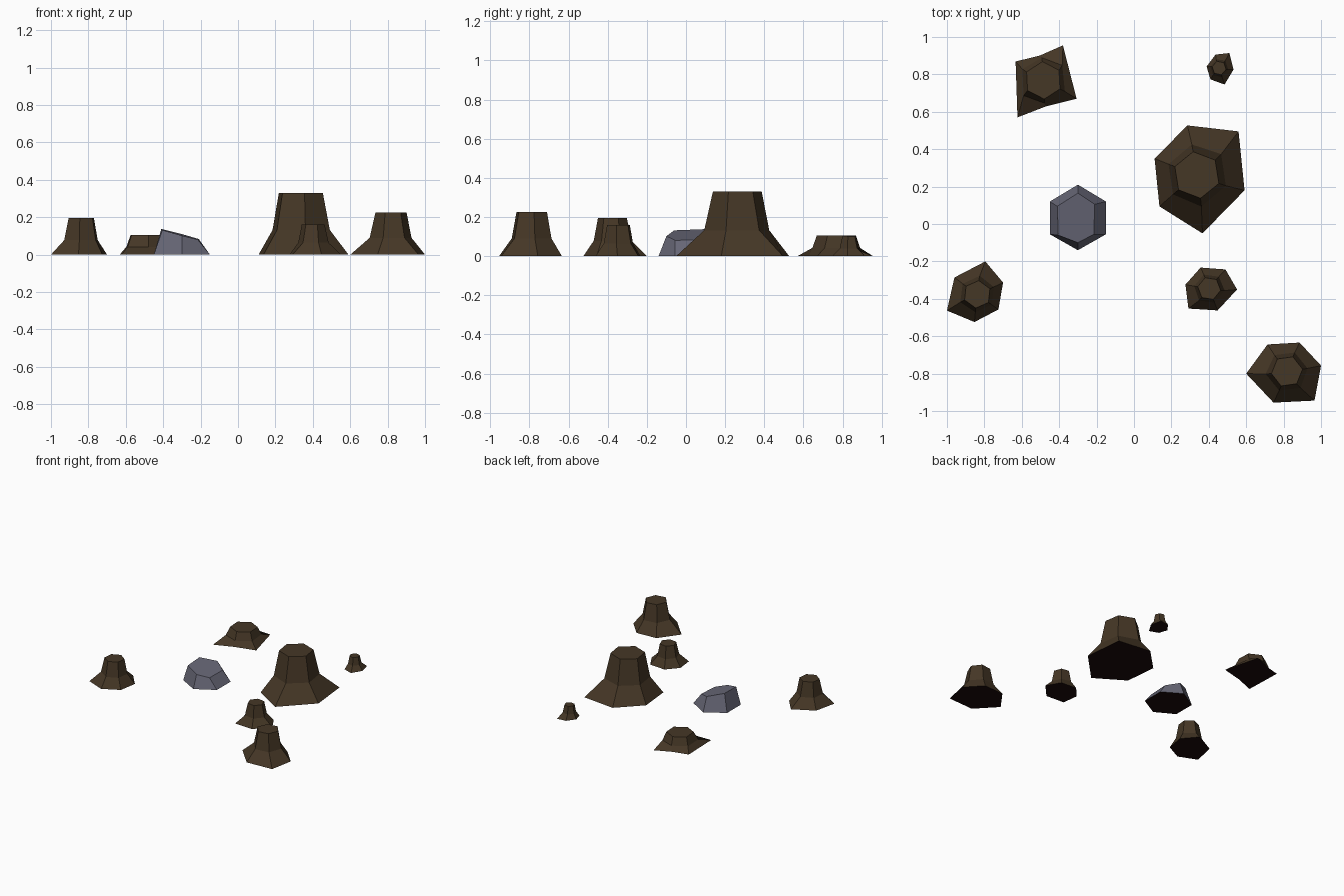
import bpy, bmesh
from math import cos, sin, radians, atan2, pi

if "Cube" in bpy.data.objects:
    bpy.data.objects.remove(bpy.data.objects["Cube"])


def material(name, rgb):
    m = bpy.data.materials.new(name)
    m.diffuse_color = (*rgb, 1.0)
    m.use_nodes = True
    m.node_tree.nodes["Principled BSDF"].inputs["Base Color"].default_value = m.diffuse_color
    return m


BARK = material("dark brown bark", (0.060, 0.038, 0.019))
STONE = material("grey stone", (0.138, 0.138, 0.185))
UNDER = material("dark underside", (0.011, 0.003, 0.003))


def loft(name, rings, mat):
    """Skin equal-length rings from bottom to top, cap both ends."""
    bm = bmesh.new()
    loops = [[bm.verts.new(p) for p in ring] for ring in rings]
    n = len(loops[0])
    for low, high in zip(loops, loops[1:]):
        for i in range(n):
            j = (i + 1) % n
            bm.faces.new((low[i], low[j], high[j], high[i]))
    bm.faces.new(loops[-1])
    bottom = bm.faces.new(loops[0][::-1])
    bottom.material_index = 1
    bmesh.ops.recalc_face_normals(bm, faces=bm.faces)
    me = bpy.data.meshes.new(name)
    bm.to_mesh(me)
    bm.free()
    me.materials.append(mat)
    me.materials.append(UNDER)
    ob = bpy.data.objects.new(name, me)
    bpy.context.collection.objects.link(ob)
    return ob


def stump(name, centre, r, height, turn, roots):
    """Hexagonal trunk: regular top, slightly wider waist, irregular root flare."""
    cx, cy = centre
    # roots are listed from the first corner, counter-clockwise
    roots = sorted(roots, key=lambda p: atan2(p[1] - cy, p[0] - cx) % (2 * pi))
    a0 = atan2(roots[0][1] - cy, roots[0][0] - cx)
    first = turn + 60 * round((a0 * 180 / pi - turn) / 60)
    hexagon = [(cos(radians(first + 60 * i)), sin(radians(first + 60 * i))) for i in range(6)]
    top = [(cx + r * x, cy + r * y, height) for x, y in hexagon]
    waist = [(0.88 * (cx + 1.2 * r * x) + 0.12 * bx,
              0.88 * (cy + 1.2 * r * y) + 0.12 * by, 0.4 * height)
             for (x, y), (bx, by) in zip(hexagon, roots)]
    base = [(x, y, 0.0) for x, y in roots]
    return loft(name, [base, waist, top], BARK)


# Tree stumps
stump("large_stump", (0.336, 0.262), 0.126, 0.33, 39,
      [(0.286, 0.527), (0.559, 0.495), (0.591, 0.18), (0.366, -0.05), (0.136, 0.094), (0.11, 0.35)])
stump("left_stump", (-0.838, -0.376), 0.074, 0.195, 24,
      [(-0.795, -0.20), (-0.70, -0.313), (-0.725, -0.457), (-0.853, -0.524), (-1.0, -0.463), (-0.96, -0.286)])
stump("front_right_stump", (0.818, -0.788), 0.084, 0.225, 8,
      [(0.714, -0.644), (0.885, -0.634), (1.0, -0.757), (0.965, -0.944), (0.746, -0.955), (0.60, -0.80)])
stump("small_stump", (0.402, -0.345), 0.062, 0.16, 51,
      [(0.356, -0.233), (0.489, -0.243), (0.551, -0.35), (0.447, -0.462), (0.291, -0.452), (0.275, -0.324)])
stump("tiny_stump", (0.455, 0.834), 0.038, 0.10, 49,
      [(0.436, 0.906), (0.51, 0.914), (0.532, 0.826), (0.484, 0.746), (0.409, 0.773), (0.388, 0.842)])
stump("low_stump", (-0.485, 0.768), 0.10, 0.105, 33,
      [(-0.38, 0.955), (-0.307, 0.67), (-0.473, 0.628), (-0.623, 0.57), (-0.633, 0.869), (-0.505, 0.90)])

# Boulder with a top that slopes down to the right
outline = [(-0.15, -0.055), (-0.15, 0.12), (-0.30, 0.21), (-0.45, 0.12), (-0.45, -0.055), (-0.30, -0.14)]
crown = [(-0.215, -0.055), (-0.21, 0.105), (-0.30, 0.165), (-0.41, 0.095), (-0.405, -0.06), (-0.30, -0.10)]
loft("boulder",
     [[(x, y, 0.0) for x, y in outline],
      [(x, y, 0.105 - 0.27 * (x + 0.30) + 0.03 * y) for x, y in crown]], STONE)
